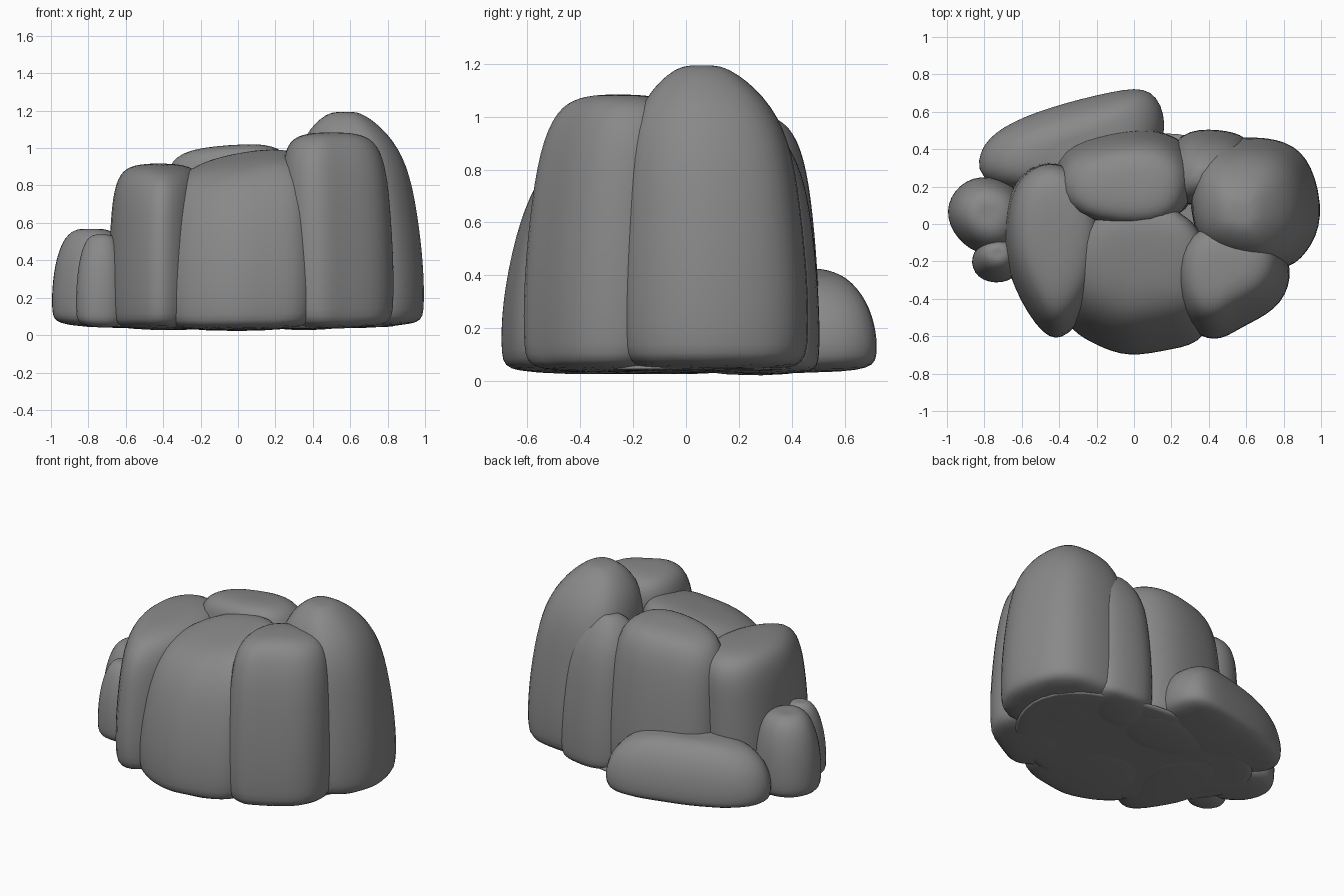
import bpy, bmesh, math
from mathutils import Vector

cube = bpy.data.objects.get("Cube")
if cube:
    bpy.data.objects.remove(cube, do_unlink=True)

stone = bpy.data.materials.new("grey stone")
stone.use_nodes = True
GREY = (0.25, 0.25, 0.25, 1)
stone.diffuse_color = GREY
stone.node_tree.nodes["Principled BSDF"].inputs["Base Color"].default_value = GREY

# Wall profiles: (fraction of height, scale of footprint)
BLOCK = [(0.1, 1.0), (0.35, 1.01), (0.65, 0.97), (0.85, 0.93), (0.97, 0.77), (1.0, 0.42)]
DOME = [(0.09, 1.0), (0.3, 1.0), (0.55, 0.94), (0.77, 0.87), (0.91, 0.64), (1.0, 0.28)]
LOW = [(0.22, 1.0), (0.45, 1.0), (0.72, 0.92), (0.95, 0.7), (1.02, 0.35)]


def boulder(name, outline, height, profile, peak=None, tilt=(0, 0)):
    """Loft a footprint upward, narrowing towards a peak, with a tilted top."""
    pts = [Vector(p) for p in outline]
    mid = sum(pts, Vector((0, 0))) / len(pts)
    peak = Vector(peak) if peak else mid
    bm = bmesh.new()
    rings = []
    for frac, scale in [(0, 0.9)] + profile:
        centre = mid.lerp(peak, frac ** 3)
        ring = []
        for p in pts:
            q = centre + (p - mid) * scale * 1.04
            lean = (q - peak).dot(Vector(tilt)) * frac
            floor = 0.008 + 0.045 * q.length_squared
            z = floor if frac == 0 else frac * height + lean
            ring.append(bm.verts.new((q.x, q.y, z)))
        rings.append(ring)
    n = len(pts)
    for low, high in zip(rings, rings[1:]):
        for i in range(n):
            j = (i + 1) % n
            bm.faces.new((low[i], low[j], high[j], high[i]))
    bm.faces.new(rings[0][::-1])
    tip = bm.verts.new((peak.x, peak.y, height * 1.005))
    for i in range(n):
        bm.faces.new((rings[-1][i], rings[-1][(i + 1) % n], tip))
    bmesh.ops.recalc_face_normals(bm, faces=bm.faces)
    mesh = bpy.data.meshes.new(name)
    bm.to_mesh(mesh)
    bm.free()
    ob = bpy.data.objects.new(name, mesh)
    bpy.context.collection.objects.link(ob)
    mesh.materials.append(stone)
    mesh.shade_smooth()
    sub = ob.modifiers.new("rounding", "SUBSURF")
    sub.levels = sub.render_levels = 2
    return ob


# Tall boulders on the model's left
boulder("tall_boulder", [(0.3, -0.05), (0.5, -0.2), (0.8, -0.25), (0.92, -0.15), (1.01, 0.03),
        (0.95, 0.32), (0.82, 0.44), (0.6, 0.46), (0.32, 0.42)],
        1.19, DOME, (0.58, 0.06))
boulder("tall_back_shoulder", [(0.1, 0.1), (0.5, 0.1), (0.64, 0.4), (0.58, 0.48),
        (0.4, 0.51), (0.2, 0.48)], 0.98, DOME, (0.38, 0.27))
boulder("front_left_boulder", [(0.22, -0.2), (0.27, -0.56), (0.45, -0.63), (0.56, -0.55),
        (0.76, -0.46), (0.84, -0.3), (0.8, -0.1), (0.4, 0.0)],
        1.08, BLOCK, (0.5, -0.26))

# Front and middle mass
boulder("front_boulder", [(-0.42, -0.3), (-0.36, -0.55), (-0.2, -0.64), (-0.03, -0.71),
        (0.2, -0.66), (0.38, -0.63), (0.46, -0.3), (0.3, 0.04), (-0.2, 0.04)],
        0.94, BLOCK, (0.02, -0.24), (0.16, 0.2))
boulder("back_boulder", [(-0.42, 0.05), (0.22, -0.02), (0.34, 0.2), (0.32, 0.4),
        (0.12, 0.52), (-0.2, 0.47), (-0.42, 0.38)],
        1.01, BLOCK, (-0.02, 0.22), (0.06, -0.08))

# Right side
boulder("right_boulder", [(-0.7, -0.1), (-0.64, -0.34), (-0.48, -0.6), (-0.36, -0.6),
        (-0.2, -0.38), (-0.15, 0.0), (-0.26, 0.24), (-0.46, 0.34), (-0.66, 0.22)],
        0.91, BLOCK, (-0.42, -0.08), (0.0, 0.05))
boulder("low_right_boulder", [(-1.01, 0.07), (-0.95, -0.08), (-0.8, -0.18), (-0.6, -0.14),
        (-0.55, 0.15), (-0.78, 0.27), (-0.94, 0.21)], 0.56, LOW, (-0.79, 0.05))
boulder("small_right_stone", [(-0.88, -0.21), (-0.82, -0.31), (-0.66, -0.32),
        (-0.58, -0.2), (-0.66, -0.08), (-0.83, -0.1)], 0.53, LOW, (-0.73, -0.16))

# Long low boulder along the back
boulder("low_back_boulder", [(-0.82, 0.2), (-0.82, 0.4), (-0.7, 0.52), (-0.46, 0.62),
        (-0.1, 0.71), (0.09, 0.73), (0.17, 0.54), (0.1, 0.3), (-0.3, 0.15)],
        0.42, LOW, (-0.32, 0.42))

# Shallow underside joining all the boulders
boulder("base", [(-0.86, 0.0), (-0.55, -0.38), (-0.1, -0.62), (0.4, -0.54), (0.78, -0.3),
        (0.92, 0.05), (0.8, 0.38), (0.1, 0.55), (-0.7, 0.4)],
        0.1, [(0.5, 0.97), (1.0, 0.8)], (0, 0))
